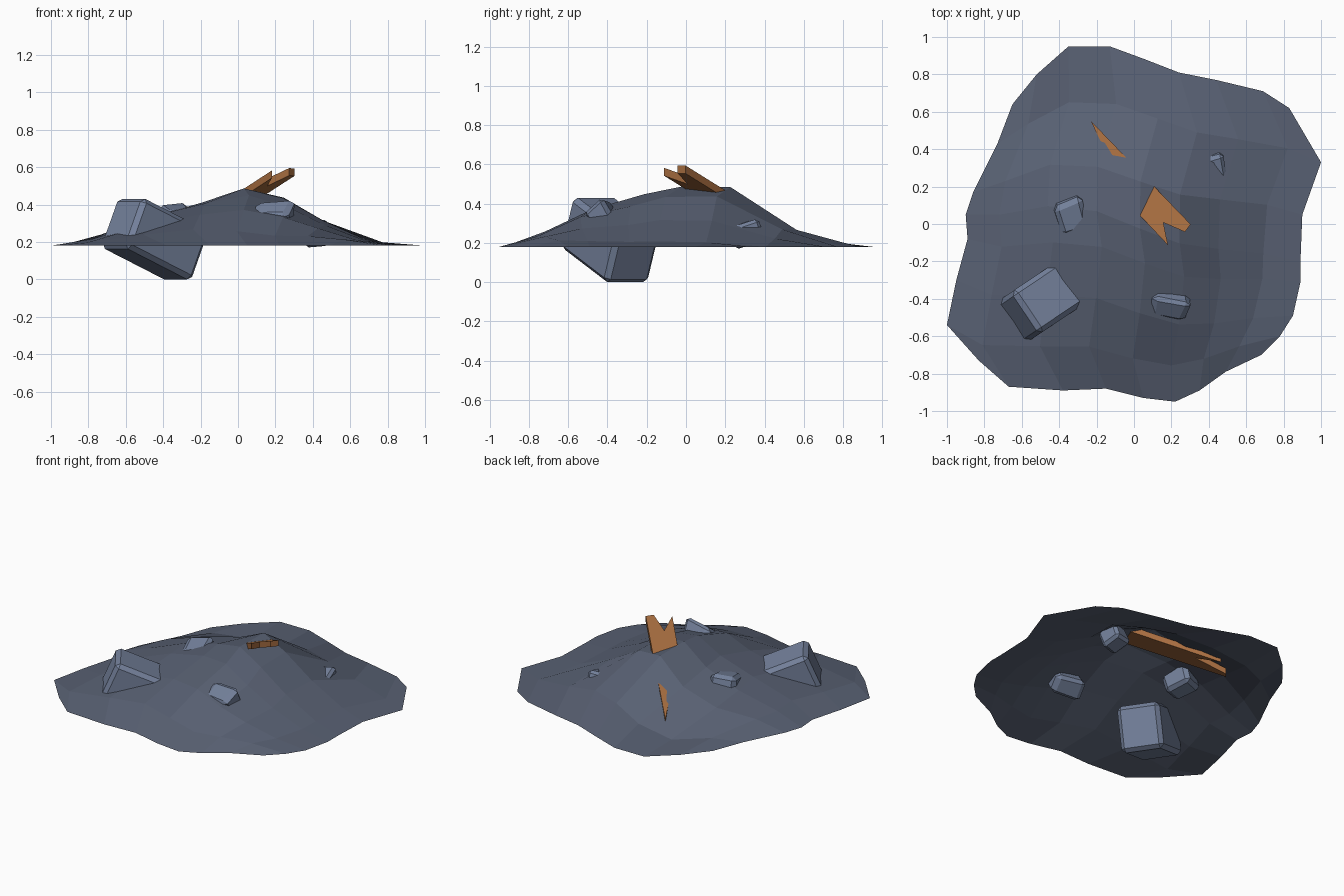
import bpy, bmesh, math, random
from mathutils import Vector, Matrix

if "Cube" in bpy.data.objects:
    bpy.data.objects.remove(bpy.data.objects["Cube"])

random.seed(4)


def material(name, rgb):
    m = bpy.data.materials.new(name)
    m.diffuse_color = (*rgb, 1)
    m.use_nodes = True
    m.node_tree.nodes["Principled BSDF"].inputs["Base Color"].default_value = m.diffuse_color
    return m


EARTH = material("earth", (0.098, 0.118, 0.17))
STONE = material("stone", (0.175, 0.22, 0.33))
WOOD = material("wood", (0.38, 0.15, 0.05))


def finish(bm, name, mat):
    mesh = bpy.data.meshes.new(name)
    bm.to_mesh(mesh)
    bm.free()
    mesh.materials.append(mat)
    ob = bpy.data.objects.new(name, mesh)
    bpy.context.collection.objects.link(ob)
    return ob


def profile(pts, x):
    if x <= pts[0][0]:
        return pts[0][1]
    for (a, ha), (b, hb) in zip(pts, pts[1:]):
        if x <= b:
            return ha + (hb - ha) * (x - a) / (b - a)
    return pts[-1][1]


# Mound: an 8 x 7 grid stretched inside an irregular rim, raised by two profiles
RIM = [(1, .33), (.83, .62), (.69, .71), (.44, .77), (.24, .81), (.06, .88),
       (-.13, .95), (-.35, .95), (-.52, .80), (-.65, .64), (-.73, .43),
       (-.86, .17), (-.9, .05), (-.89, -.08), (-.95, -.3), (-1, -.54),
       (-.83, -.73), (-.67, -.87), (-.38, -.89), (-.15, -.88), (.05, -.93),
       (.22, -.95), (.35, -.89), (.49, -.79), (.68, -.7), (.78, -.6),
       (.85, -.49), (.89, -.31), (.89, -.2), (.9, .05)]
ACROSS = [(-1, 0), (-.83, .1), (-.7, .23), (-.38, .6), (-.2, .73), (0, .93),
          (.1, 1), (.2, .9), (.34, .69), (.5, .36), (.65, .13), (.8, 0)]
ALONG = [(-.95, 0), (-.8, .1), (-.6, .52), (-.38, .75), (-.1, .98), (0, 1),
         (.2, .94), (.3, .85), (.52, .34), (.73, .07), (.85, 0)]
BASE, RISE = 0.18, 0.31


def bump(x, y, cx, cy, h):
    return h * math.exp(-((x - cx) ** 2 + (y - cy) ** 2) / .04)


def ground(x, y):
    z = BASE + RISE * profile(ACROSS, x) * profile(ALONG, y)
    z += bump(x, y, .03, .18, .035) + bump(x, y, -.32, .52, -.06)
    return max(z, BASE)


rim = [Vector(p) for p in RIM]
NU, NV = 8, 7
bottom = [rim[16 + i] for i in range(NU + 1)]
right = [rim[(24 + j) % 30] for j in range(NV + 1)]
top = [rim[9 - i] for i in range(NU + 1)]
left = [rim[16 - j] for j in range(NV + 1)]
bm = bmesh.new()
grid = []
for j in range(NV + 1):
    v = j / NV
    row = []
    for i in range(NU + 1):
        u = i / NU
        p = (bottom[i] * (1 - v) + top[i] * v + left[j] * (1 - u) + right[j] * u
             - bottom[0] * (1 - u) * (1 - v) - bottom[-1] * u * (1 - v)
             - top[0] * (1 - u) * v - top[-1] * u * v)
        edge = i in (0, NU) or j in (0, NV)
        row.append(bm.verts.new((p.x, p.y, BASE if edge else ground(p.x, p.y))))
    grid.append(row)
for j in range(NV):
    for i in range(NU):
        bm.faces.new((grid[j][i], grid[j][i + 1], grid[j + 1][i + 1], grid[j + 1][i]))
finish(bm, "mound", EARTH)

# Large boulder: chamfered block, tilted and poking through the mound
q = Vector((.76, .51, -.39)).normalized()
p = Vector((.56, -.83, 0)).normalized()
r = p.cross(q).normalized()
if r.z < 0:
    r = -r
turn = Matrix((q, r.cross(q), r)).transposed().to_4x4()
bm = bmesh.new()
bmesh.ops.create_cube(bm, size=1)
bmesh.ops.scale(bm, vec=(.465, .27, .29), verts=bm.verts)
bmesh.ops.bevel(bm, geom=bm.edges[:], offset=.025, segments=1, affect='EDGES')
bmesh.ops.transform(bm, matrix=Matrix.Translation((-.445, -.385, .21)) @ turn, verts=bm.verts)
low = min(v.co.z for v in bm.verts)
bmesh.ops.translate(bm, vec=(0, 0, -low), verts=bm.verts)
finish(bm, "large_boulder", STONE)


# Small stones: irregular chipped blocks mostly sunk in the slope
def stone(name, x, y, z, size, angle, tilt):
    bm = bmesh.new()
    bmesh.ops.create_cube(bm, size=1)
    for v in bm.verts:
        v.co *= random.uniform(.8, 1.1)
    bmesh.ops.bevel(bm, geom=bm.edges[:], offset=.14, segments=1, affect='EDGES')
    bmesh.ops.scale(bm, vec=size, verts=bm.verts)
    m = Matrix.Translation((x, y, z)) @ Matrix.Rotation(angle, 4, 'Z') @ Matrix.Rotation(tilt, 4, 'X')
    bmesh.ops.transform(bm, matrix=m, verts=bm.verts)
    finish(bm, name, STONE)


stone("left_stone", -.34, .04, .325, (.17, .2, .14), .3, .2)
stone("front_stone", .19, -.43, .335, (.22, .14, .13), -.2, .6)
stone("right_stone", .42, .31, .245, (.13, .14, .12), .2, .3)

# Broken plank: notched at both ends, sloping up through the crest
SHAPE = [(-.40, -.082), (.379, -.082), (.274, -.017), (.39, .032), (.381, .082),
         (-.386, .074), (-.221, .022), (-.404, -.047)]
bm = bmesh.new()
layers = []
for dz in (-.04, 0):
    layers.append([bm.verts.new((-.02 + .69 * s + .73 * t, .22 - .73 * s + .69 * t,
                                 .417 + .45 * s + .06 * t + dz)) for s, t in SHAPE])
lower, upper = layers
bm.faces.new(upper)
bm.faces.new(lower[::-1])
for i in range(len(SHAPE)):
    k = (i + 1) % len(SHAPE)
    bm.faces.new((lower[i], lower[k], upper[k], upper[i]))
bmesh.ops.recalc_face_normals(bm, faces=bm.faces)
finish(bm, "broken_plank", WOOD)
